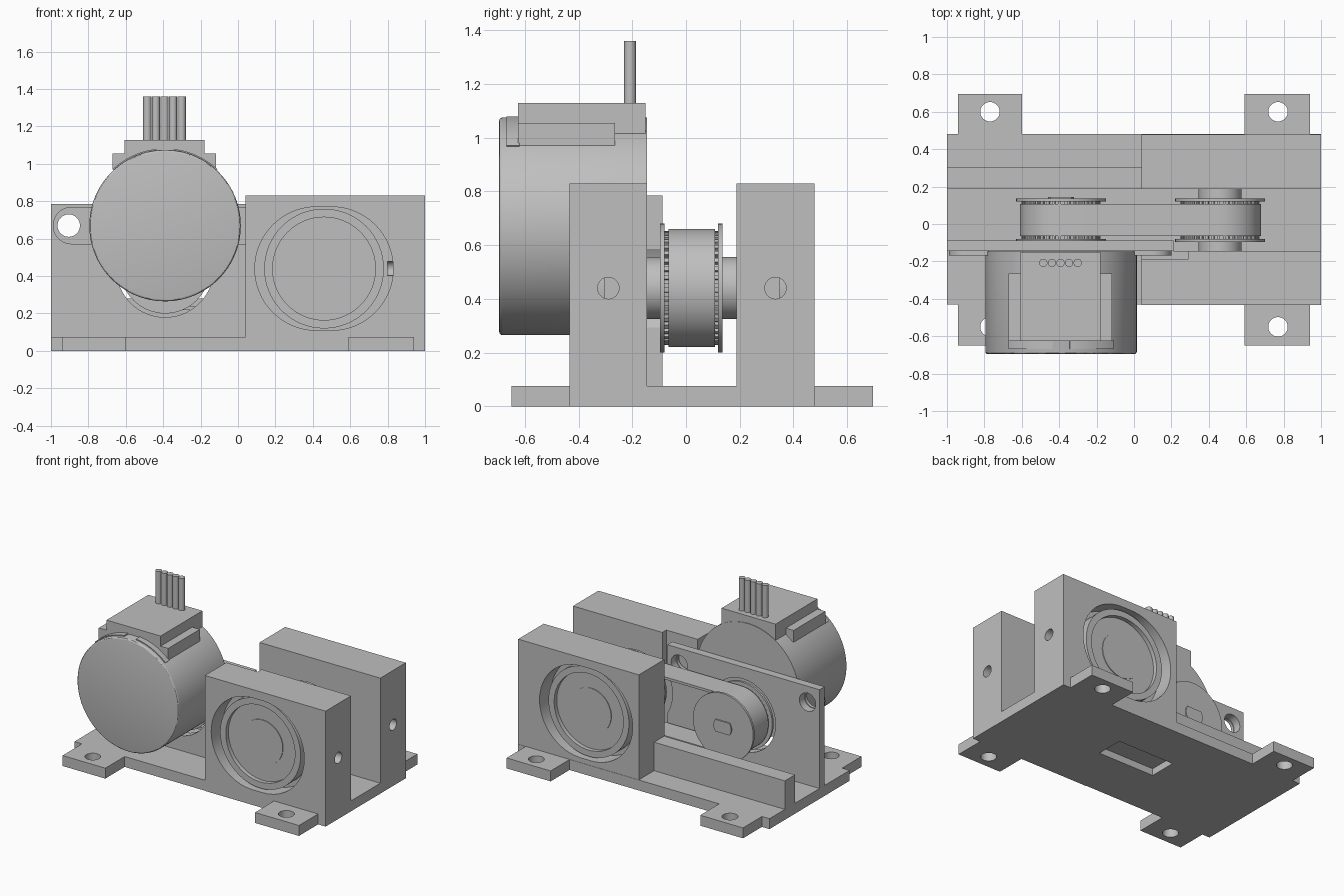
import bpy, bmesh, math
from mathutils import Vector

old = bpy.data.objects.get("Cube")
if old:
    bpy.data.objects.remove(old, do_unlink=True)

grey = bpy.data.materials.new("plain grey")
grey.use_nodes = True
colour = (0.52, 0.52, 0.52, 1)
grey.diffuse_color = colour
grey.node_tree.nodes["Principled BSDF"].inputs["Base Color"].default_value = colour


def prism(name, outline, low, high, axis="Y"):
    """Extrude a flat outline along one axis, from low to high."""
    place = {"X": lambda a, b, c: (c, a, b),
             "Y": lambda a, b, c: (a, c, b),
             "Z": lambda a, b, c: (a, b, c)}[axis]
    bm = bmesh.new()
    face = bm.faces.new([bm.verts.new(place(a, b, low)) for a, b in outline])
    new = bmesh.ops.extrude_face_region(bm, geom=[face])["geom"]
    shift = Vector(place(0, 0, high - low))
    bmesh.ops.translate(bm, vec=shift, verts=[v for v in new if isinstance(v, bmesh.types.BMVert)])
    bmesh.ops.recalc_face_normals(bm, faces=bm.faces)
    mesh = bpy.data.meshes.new(name)
    bm.to_mesh(mesh)
    bm.free()
    mesh.materials.append(grey)
    obj = bpy.data.objects.new(name, mesh)
    bpy.context.collection.objects.link(obj)
    return obj


def box(name, x, y, z):
    return prism(name, [(x[0], y[0]), (x[1], y[0]), (x[1], y[1]), (x[0], y[1])], z[0], z[1], "Z")


def arc(a, b, r, start, end, n):
    steps = [math.radians(start + (end - start) * i / n) for i in range(n + 1)]
    return [(a + r * math.cos(t), b + r * math.sin(t)) for t in steps]


def circle(a, b, r, n=64):
    return arc(a, b, r, 0, 360, n)[:-1]


def stadium(x0, x1, z, r, n=32):
    return arc(x1, z, r, -90, 90, n) + arc(x0, z, r, 90, 270, n)


def activate(obj):
    bpy.ops.object.select_all(action="DESELECT")
    obj.select_set(True)
    bpy.context.view_layer.objects.active = obj


def combine(obj, others, operation="DIFFERENCE"):
    activate(obj)
    for other in others:
        mod = obj.modifiers.new("shape", "BOOLEAN")
        mod.operation, mod.solver, mod.object = operation, "EXACT", other
        bpy.ops.object.modifier_apply(modifier=mod.name)
        bpy.data.objects.remove(other, do_unlink=True)
    return obj


def smooth(obj):
    activate(obj)
    bpy.ops.object.shade_smooth_by_angle(angle=math.radians(30))
    return obj


MOTOR_X, MOTOR_Z = -0.39, 0.67
AXLE_X, AXLE_Z = 0.46, 0.44
EAR_HOLES = (-0.905, 0.115)

# Base plate with four screw tabs and an underside pocket
base = box("base_plate", (-1, 1), (-0.43, 0.48), (0, 0.075))
for x0, x1 in ((-0.94, -0.6), (0.59, 0.94)):
    for y0, y1, hole_y in ((-0.65, -0.4, -0.55), (0.45, 0.695, 0.6)):
        combine(base, [box("tab", (x0, x1), (y0, y1), (0, 0.075))], "UNION")
        hole_x = math.copysign(0.77, x0)
        combine(base, [prism("cut", circle(hole_x, hole_y, 0.052, 40), -0.1, 0.2, "Z")])
combine(base, [box("cut", (-0.2, 0.25), (-0.05, 0.15), (-0.1, 0.05))])
smooth(base)

# Low rear ledge
box("rear_ledge", (-1, 0.04), (0.19, 0.305), (0.07, 0.28))

# Bearing blocks, each with an outer pocket, side screw hole and bearing
for name, inner, outer in (("front", -0.145, -0.433), ("rear", 0.188, 0.478)):
    out = math.copysign(1, outer)
    lo, hi = sorted((inner, outer))
    block = box(name + "_bearing_block", (0.04, 1), (lo, hi), (0, 0.83))
    lo, hi = sorted((outer - out * 0.13, outer + out * 0.1))
    cuts = [prism("cut", stadium(AXLE_X - 0.04, AXLE_X + 0.04, AXLE_Z, 0.33), lo, hi),
            prism("cut", circle((inner + outer) / 2, AXLE_Z, 0.04, 32), 0.8, 1.1, "X")]
    if name == "front":
        cuts.append(box("cut", (0, 0.29), (-0.19, 0), (0.55, 1)))
    smooth(combine(block, cuts))

    def layer(label, r, depth):
        lo, hi = sorted((outer - out * 0.15, outer - out * depth))
        return prism(name + label, circle(AXLE_X, AXLE_Z, r), lo, hi)
    ring = layer("_bearing_ring", 0.32, 0.03)
    lo, hi = sorted((outer - out * 0.2, outer))
    smooth(combine(ring, [prism("cut", circle(AXLE_X, AXLE_Z, 0.275), lo, hi)]))
    smooth(layer("_bearing_disc", 0.28, 0.06))
    smooth(layer("_axle_end", 0.16, 0.055))

# Motor mounting wall
wall = prism("motor_wall", [(-1, 0.07), (0.21, 0.07), (0.21, 0.785), (-1, 0.785)], -0.145, -0.088)
cuts = [prism("cut", circle(x, MOTOR_Z, 0.065, 40), -0.3, 0) for x in EAR_HOLES]
cuts.append(prism("cut", circle(MOTOR_X, AXLE_Z, 0.26), -0.3, 0))
cuts.append(prism("cut", circle(AXLE_X, AXLE_Z, 0.29), -0.3, 0))
smooth(combine(wall, cuts))

# Motor can with rounded front rim
can = prism("motor_can", circle(MOTOR_X, MOTOR_Z, 0.405, 96), -0.695, -0.146)
activate(can)
bm = bmesh.new()
bm.from_mesh(can.data)
rim = [e for e in bm.edges if all(v.co.y < -0.69 for v in e.verts)]
bmesh.ops.bevel(bm, geom=rim, offset=0.012, segments=3, profile=0.5, affect="EDGES")
bm.to_mesh(can.data)
bm.free()
smooth(can)

# Motor mounting ears
ears = prism("motor_ears", stadium(EAR_HOLES[0] + 0.015, EAR_HOLES[1] - 0.015, MOTOR_Z, 0.1), -0.168, -0.145)
smooth(combine(ears, [prism("cut", circle(x, MOTOR_Z, 0.06, 40), -0.3, 0) for x in EAR_HOLES]))

# Cable housing, side shoulders and front clips
box("cable_housing", (-0.608, -0.178), (-0.625, -0.15), (0.9, 1.128))
box("housing_shoulders", (-0.67, -0.118), (-0.625, -0.265), (0.97, 1.055))
for name, start, end in (("left", 47, 83.5), ("right", 96.5, 133)):
    band = arc(MOTOR_X, MOTOR_Z, 0.412, start, end, 16) + arc(MOTOR_X, MOTOR_Z, 0.37, end, start, 16)
    smooth(prism(name + "_clip", band, -0.668, -0.62))

# Five wires
for i in range(5):
    smooth(prism(f"wire_{i + 1}", circle(-0.485 + 0.046 * i, -0.208, 0.022, 24), 1.1, 1.36, "Z"))

# Toothed pulleys with flanges
TEETH = 40
for name, x in (("motor", MOTOR_X), ("driven", AXLE_X)):
    profile = []
    for i in range(TEETH):
        for part, r in ((0, 0.212), (0.5, 0.212), (0.5, 0.193), (1, 0.193)):
            t = math.tau * (i + part) / TEETH
            profile.append((x + r * math.cos(t), AXLE_Z + r * math.sin(t)))
    prism(name + "_pulley_teeth", profile, -0.085, 0.125)
    for side, y in (("front", -0.096), ("rear", 0.12)):
        smooth(prism(f"{name}_pulley_{side}_flange", circle(x, AXLE_Z, 0.24), y, y + 0.016))

# Drive belt
belt = prism("drive_belt", stadium(MOTOR_X, AXLE_X, AXLE_Z, 0.22), -0.065, 0.108)
smooth(combine(belt, [prism("cut", stadium(MOTOR_X, AXLE_X, AXLE_Z, 0.202), -0.2, 0.2)]))

# Shafts: round driven axle and flat-sided motor shaft
smooth(prism("driven_axle", circle(AXLE_X, AXLE_Z, 0.115), -0.2, 0.24))
flat = arc(MOTOR_X, AXLE_Z, 0.07, -38, 38, 12) + arc(MOTOR_X, AXLE_Z, 0.07, 142, 218, 12)
smooth(prism("motor_shaft", flat, -0.16, 0.145))
